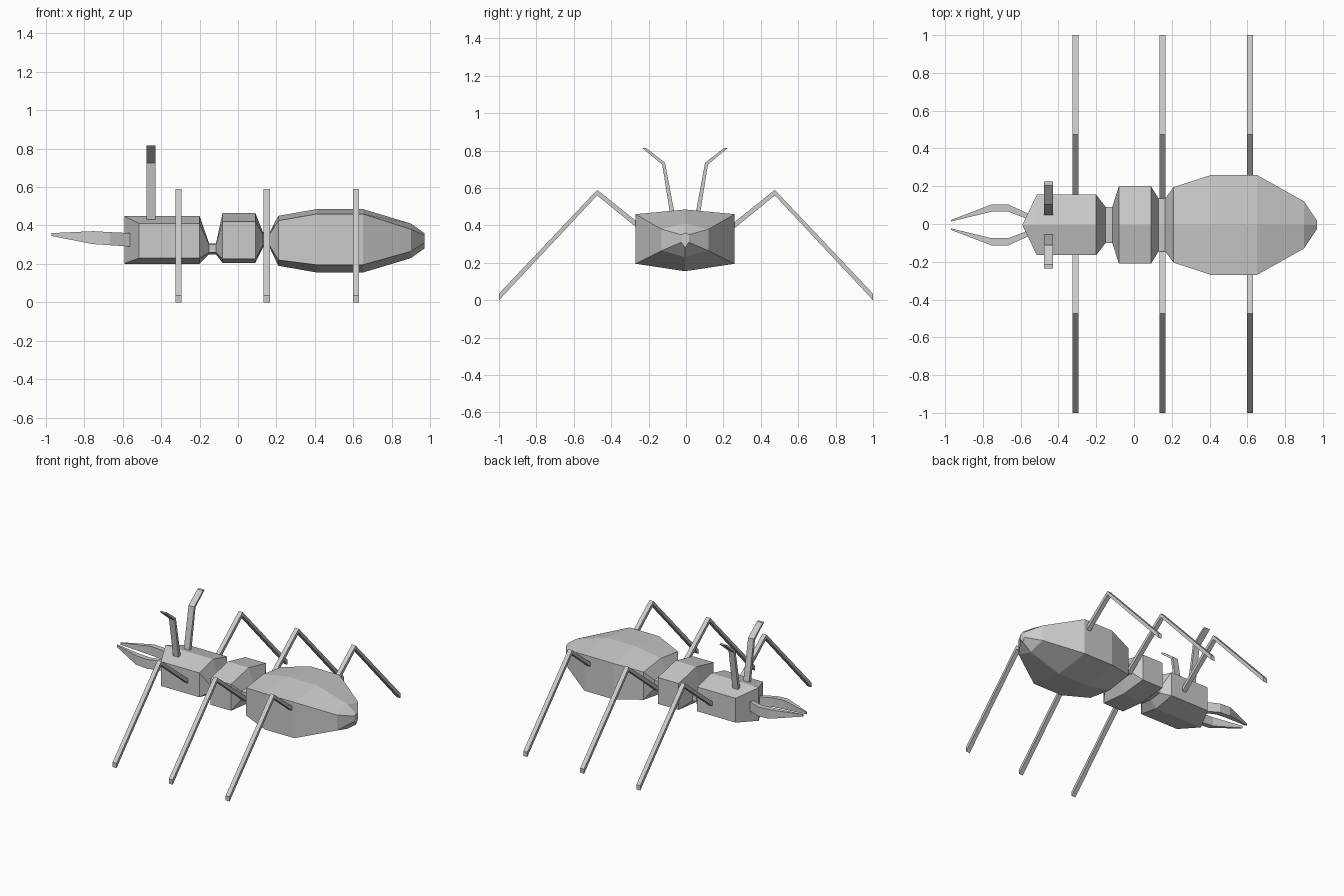
import bpy, bmesh

YC = -0.005  # body's centre line


def loft(name, rings):
    """Skin a list of equal-length point rings and cap both ends."""
    bm = bmesh.new()
    loops = [[bm.verts.new(p) for p in ring] for ring in rings]
    n = len(loops[0])
    for a, b in zip(loops, loops[1:]):
        for i in range(n):
            j = (i + 1) % n
            bm.faces.new((a[i], a[j], b[j], b[i]))
    bm.faces.new(loops[0])
    bm.faces.new(loops[-1])
    bmesh.ops.recalc_face_normals(bm, faces=bm.faces)
    mesh = bpy.data.meshes.new(name)
    bm.to_mesh(mesh)
    bm.free()
    obj = bpy.data.objects.new(name, mesh)
    bpy.context.collection.objects.link(obj)
    return obj


def hexagon(x, w, top, hi, lo, bot):
    """Body cross-section: upright sides with a low ridge above and below."""
    return [(x, YC, top), (x, YC + w, hi), (x, YC + w, lo),
            (x, YC, bot), (x, YC - w, lo), (x, YC - w, hi)]


def strip(name, x, width, profile, side, centre=0.0):
    """Flat bent bar: a y-z profile extruded along x, mirrored by side."""
    return loft(name, [[(x + d, centre + side * y, z) for y, z in profile]
                       for d in (-width / 2, width / 2)])


# Head, thorax and abdomen joined by narrow waists
loft("body", [hexagon(*s) for s in (
    (-0.59, 0.002, 0.45, 0.447, 0.203, 0.20),
    (-0.515, 0.16, 0.45, 0.41, 0.23, 0.20),
    (-0.20, 0.16, 0.45, 0.41, 0.23, 0.20),
    (-0.15, 0.095, 0.305, 0.30, 0.26, 0.25),
    (-0.115, 0.095, 0.305, 0.30, 0.26, 0.25),
    (-0.08, 0.205, 0.465, 0.42, 0.225, 0.205),
    (0.09, 0.205, 0.465, 0.42, 0.225, 0.205),
    (0.13, 0.14, 0.365, 0.355, 0.295, 0.285),
    (0.165, 0.14, 0.365, 0.355, 0.295, 0.285),
    (0.21, 0.20, 0.45, 0.425, 0.22, 0.19),
    (0.41, 0.265, 0.485, 0.46, 0.195, 0.155),
    (0.65, 0.265, 0.485, 0.46, 0.195, 0.155),
    (0.90, 0.125, 0.41, 0.38, 0.265, 0.23),
    (0.97, 0.02, 0.36, 0.35, 0.31, 0.28))])

LEG = [(0.13, 0.315), (0.475, 0.59), (1.0, 0.035),
       (1.0, 0.0), (0.475, 0.56), (0.13, 0.28)]
ANTENNA = [(0.05, 0.43), (0.107, 0.735), (0.21, 0.815),
           (0.23, 0.815), (0.122, 0.725), (0.075, 0.43)]
# x, inner y, outer y, bottom z, top z
MANDIBLE = [(-0.56, 0.03, 0.06, 0.29, 0.36), (-0.665, 0.07, 0.108, 0.297, 0.365),
            (-0.755, 0.07, 0.108, 0.303, 0.37), (-0.97, 0.018, 0.026, 0.345, 0.36)]

for label, side in (("left", 1), ("right", -1)):
    # Three bent legs per side
    for part, x in (("front", -0.31), ("middle", 0.15), ("rear", 0.615)):
        strip(f"{part}_leg_{label}", x, 0.032, LEG, side)
    # Antennae
    strip(f"antenna_{label}", -0.453, 0.046, ANTENNA, side, YC)
    # Curved mandibles
    loft(f"mandible_{label}", [
        [(x, YC + side * y, z) for y, z in ((a, lo), (b, lo), (b, hi), (a, hi))]
        for x, a, b, lo, hi in MANDIBLE])
